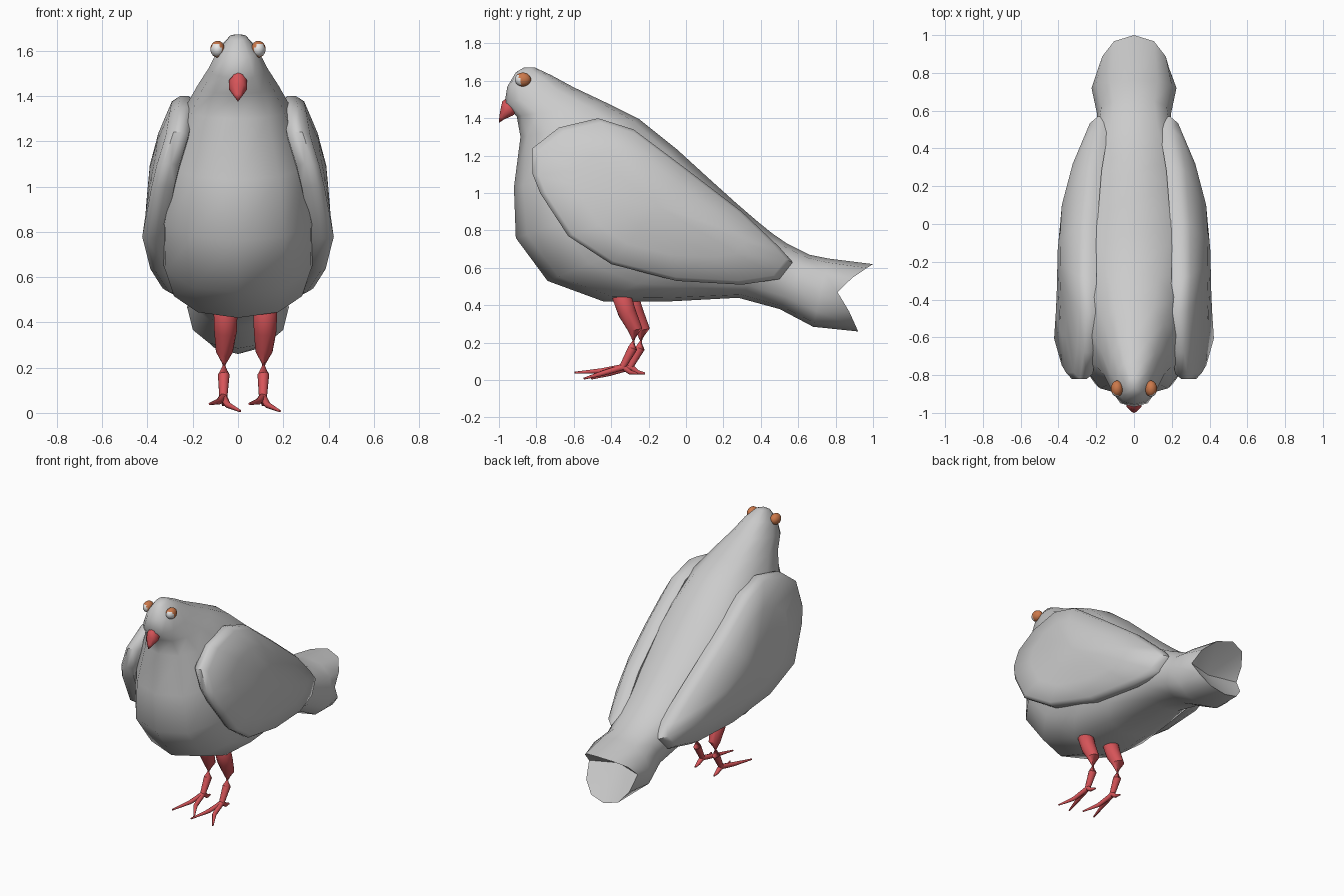
import bpy, bmesh, math
from mathutils import Vector

if "Cube" in bpy.data.objects:
    bpy.data.objects.remove(bpy.data.objects["Cube"])

def material(name, rgb):
    m = bpy.data.materials.new(name)
    m.diffuse_color = (*rgb, 1)
    m.use_nodes = True
    m.node_tree.nodes["Principled BSDF"].inputs["Base Color"].default_value = m.diffuse_color
    return m

GREY = material("feather_grey", (0.6, 0.6, 0.6))
RED = material("leg_red", (0.68, 0.09, 0.1))
ORANGE = material("eye_orange", (0.6, 0.19, 0.07))
WHITE = material("eye_white", (0.8, 0.8, 0.8))

def finish(bm, name, mats, angle=50):
    bmesh.ops.recalc_face_normals(bm, faces=bm.faces)
    me = bpy.data.meshes.new(name)
    bm.to_mesh(me)
    bm.free()
    ob = bpy.data.objects.new(name, me)
    bpy.context.collection.objects.link(ob)
    for m in mats:
        me.materials.append(m)
    bpy.ops.object.select_all(action='DESELECT')
    ob.select_set(True)
    bpy.context.view_layer.objects.active = ob
    bpy.ops.object.shade_smooth_by_angle(angle=math.radians(angle))
    return ob

def skin(bm, rings, start=None, end=None):
    """Bridge rings of points; close ends with a fan to a point or a flat cap."""
    loops = [[bm.verts.new(p) for p in r] for r in rings]
    n = len(loops[0])
    for a, b in zip(loops, loops[1:]):
        for i in range(n):
            j = (i + 1) % n
            bm.faces.new((a[i], a[j], b[j], b[i]))
    for loop, tip in ((loops[0], start), (loops[-1], end)):
        if tip is None:
            bm.faces.new(loop)
        else:
            v = bm.verts.new(tip)
            for i in range(n):
                bm.faces.new((loop[i], loop[(i + 1) % n], v))

def spow(v, e):
    return math.copysign(abs(v) ** e, v)

def ring(ty, tz, by, bz, w, n=12, e=0.85):
    """Oval between a top and a bottom point in the side plane, half width w."""
    pts = []
    for i in range(n):
        t = 2 * math.pi * i / n
        c, s = spow(math.cos(t), e), spow(math.sin(t), e)
        pts.append(((w * s), (ty + by) / 2 + c * (ty - by) / 2,
                    (tz + bz) / 2 + c * (tz - bz) / 2))
    return pts

def tube(bm, pts, n=10):
    """Round tube through (x, y, z, radius) points."""
    rings = []
    for i, p in enumerate(pts):
        a, b = pts[max(i - 1, 0)], pts[min(i + 1, len(pts) - 1)]
        q = (Vector(b[:3]) - Vector(a[:3])).to_track_quat('Z', 'Y')
        rings.append([Vector(p[:3]) + q @ Vector((p[3] * math.cos(2 * math.pi * k / n),
                      p[3] * math.sin(2 * math.pi * k / n), 0)) for k in range(n)])
    skin(bm, rings)

# Body: head, breast, back and tail in one skin
sections = [
    (-0.81, 1.672, -0.91, 1.645, 0.04),
    (-0.72, 1.63, -0.955, 1.57, 0.09),
    (-0.60, 1.565, -0.97, 1.48, 0.13),
    (-0.42, 1.48, -0.905, 1.41, 0.18),
    (-0.25, 1.395, -0.885, 1.30, 0.235),
    (-0.05, 1.235, -0.92, 1.03, 0.325),
    (0.12, 1.08, -0.91, 0.76, 0.365),
    (0.27, 0.945, -0.74, 0.53, 0.36),
    (0.38, 0.85, -0.44, 0.42, 0.32),
    (0.46, 0.785, -0.10, 0.42, 0.27),
    (0.54, 0.73, 0.28, 0.44, 0.22),
    (0.66, 0.67, 0.50, 0.38, 0.195),
    (0.76, 0.65, 0.68, 0.285, 0.225),
]
rings = [ring(*s) for s in sections]
# Forked tail end: top and bottom lobes reach back past the sides
tail = []
for i in range(12):
    t = 2 * math.pi * i / 12
    c, s = math.cos(t), spow(math.sin(t), 0.85)
    reach = 0.19 * c ** 1.3 if c > 0 else 0.11 * abs(c) ** 0.8
    tail.append((0.19 * s, 0.81 + reach, 0.47 + c * (0.15 if c > 0 else 0.21)))
rings.append(tail)
bm = bmesh.new()
skin(bm, rings, start=(0, -0.865, 1.672), end=(0, 0.75, 0.48))
finish(bm, "body", [GREY])

# Wings: domed pads following a side outline of (y, z, outer x)
outline = [(-0.82, 1.24, 0.31), (-0.68, 1.35, 0.29), (-0.47, 1.40, 0.28),
           (-0.28, 1.34, 0.29), (0.0, 1.13, 0.285), (0.30, 0.90, 0.26),
           (0.50, 0.71, 0.225), (0.57, 0.63, 0.215), (0.50, 0.54, 0.235),
           (0.30, 0.51, 0.28), (-0.05, 0.53, 0.325), (-0.40, 0.62, 0.385),
           (-0.63, 0.77, 0.425), (-0.78, 1.0, 0.38), (-0.82, 1.10, 0.355)]
CY, CZ, CX = -0.15, 0.93, 0.405

def wing_loop(side, s, drop=0.0):
    return [(side * (CX + (x - CX) * s * s - drop), CY + (y - CY) * s, CZ + (z - CZ) * s)
            for y, z, x in outline]

for side, name in ((1, "wing_right"), (-1, "wing_left")):
    bm = bmesh.new()
    skin(bm, [wing_loop(side, 0.96, 0.10), wing_loop(side, 1.0, 0.06),
              wing_loop(side, 1.0, 0.025), wing_loop(side, 0.95),
              wing_loop(side, 0.65), wing_loop(side, 0.35)],
         start=(side * 0.25, CY, CZ), end=(side * CX, CY, CZ))
    finish(bm, name, [GREY])

# Beak: hooked cone
bm = bmesh.new()
skin(bm, [ring(-0.95, 1.515, -0.90, 1.45, 0.025, 10, 1),
          ring(-0.982, 1.49, -0.905, 1.43, 0.042, 10, 1),
          ring(-0.99, 1.455, -0.925, 1.415, 0.042, 10, 1),
          ring(-0.998, 1.41, -0.97, 1.395, 0.02, 10, 1)], end=(0, -1.0, 1.375))
finish(bm, "beak", [RED])

# Eyes: orange balls with a pale patch facing forward
for side, name in ((1, "eye_right"), (-1, "eye_left")):
    bm = bmesh.new()
    bmesh.ops.create_uvsphere(bm, u_segments=20, v_segments=14, radius=1)
    look = Vector((side * 0.35, -1, -0.2)).normalized()
    for f in bm.faces:
        f.material_index = int(f.calc_center_median().dot(look) > 0.62)
    for v in bm.verts:
        v.co = Vector((side * 0.09 + v.co.x * 0.032, -0.872 + v.co.y * 0.043,
                       1.607 + v.co.z * 0.037))
    finish(bm, name, [ORANGE, WHITE])

# Legs: tapered bent leg with two front toes and a hind toe
leg = [(0.12, -0.355, 0.48, 0.03), (0.12, -0.345, 0.45, 0.053), (0.12, -0.315, 0.36, 0.05),
       (0.115, -0.272, 0.27, 0.039), (0.112, -0.285, 0.17, 0.026), (0.11, -0.345, 0.06, 0.017)]
ankle = (0.11, -0.335, 0.07, 0.017)
toes = [[ankle, (0.09, -0.45, 0.05, 0.014), (0.05, -0.595, 0.04, 0.005)],
        [ankle, (0.13, -0.45, 0.035, 0.014), (0.185, -0.545, 0.008, 0.005)],
        [ankle, (0.115, -0.30, 0.042, 0.013), (0.11, -0.26, 0.035, 0.006)]]
for name, dx, dy in (("leg_right", 0, 0), ("leg_left", -0.175, 0.04)):
    bm = bmesh.new()
    for path in [leg] + toes:
        tube(bm, [(x + dx, y + dy, z, r) for x, y, z, r in path])
    finish(bm, name, [RED])
